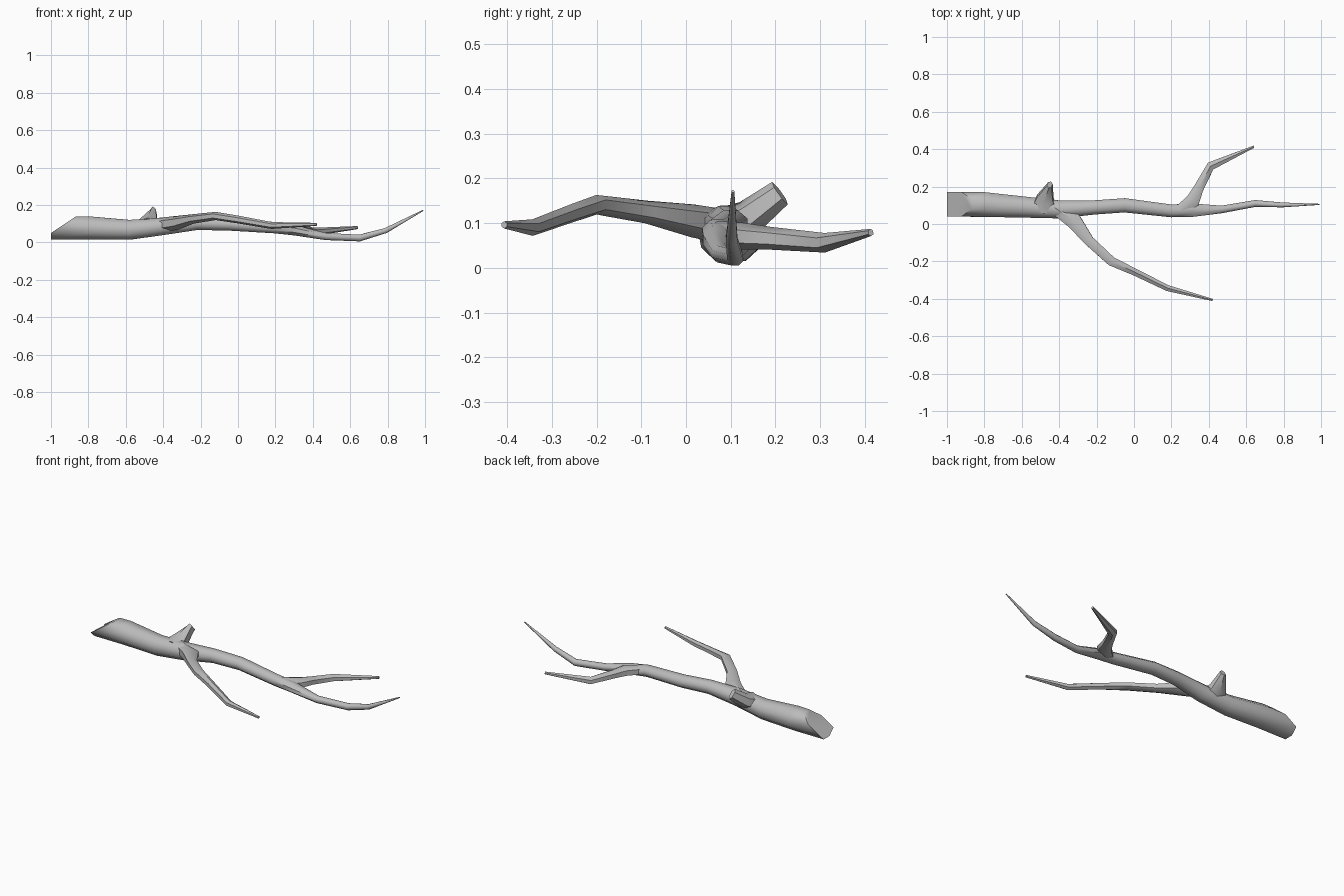
import bpy, bmesh, math
from mathutils import Vector

cube = bpy.data.objects.get("Cube")
if cube:
    bpy.data.objects.remove(cube)

bark = bpy.data.materials.new("grey_bark")
bark.use_nodes = True
COLOUR = (0.5, 0.5, 0.5, 1)
bark.diffuse_color = COLOUR
bark.node_tree.nodes["Principled BSDF"].inputs["Base Color"].default_value = COLOUR


def limb(name, sections, sides=8, cut=None):
    """Loft rings along (x, y, z, half width, half height) sections."""
    bm = bmesh.new()
    centres = [Vector(s[:3]) for s in sections]
    rings = []
    for i, (x, y, z, w, h) in enumerate(sections):
        along = centres[min(i + 1, len(centres) - 1)] - centres[max(i - 1, 0)]
        along.normalize()
        side = along.cross(Vector((0, 0, 1))).normalized()
        up = side.cross(along)
        ring = []
        for k in range(sides):
            a = 2 * math.pi * (k + 0.5) / sides
            p = centres[i] + (side * math.cos(a) * w + up * math.sin(a) * h) / math.cos(math.pi / sides)
            if cut and i == 0:
                p.x = cut(p.z)
            ring.append(bm.verts.new(p))
        rings.append(ring)
    for a, b in zip(rings, rings[1:]):
        for k in range(sides):
            n = (k + 1) % sides
            bm.faces.new((a[k], a[n], b[n], b[k]))
    bm.faces.new(rings[0])
    bm.faces.new(rings[-1])
    bmesh.ops.recalc_face_normals(bm, faces=bm.faces)
    mesh = bpy.data.meshes.new(name)
    bm.to_mesh(mesh)
    bm.free()
    obj = bpy.data.objects.new(name, mesh)
    bpy.context.collection.objects.link(obj)
    mesh.materials.append(bark)
    bpy.ops.object.select_all(action='DESELECT')
    obj.select_set(True)
    bpy.context.view_layer.objects.active = obj
    bpy.ops.object.shade_smooth_by_angle(angle=math.radians(50))
    return obj


# Main stem, with a slanting cut across its thick end
limb("main_stem", [
    (-0.92, 0.106, 0.076, 0.066, 0.061),
    (-0.80, 0.104, 0.077, 0.066, 0.062),
    (-0.58, 0.090, 0.067, 0.056, 0.053),
    (-0.40, 0.078, 0.085, 0.048, 0.046),
    (-0.22, 0.088, 0.102, 0.038, 0.036),
    (-0.05, 0.100, 0.096, 0.038, 0.033),
    (0.20, 0.070, 0.078, 0.034, 0.030),
    (0.31, 0.074, 0.063, 0.036, 0.027),
    (0.47, 0.078, 0.031, 0.020, 0.019),
    (0.65, 0.110, 0.023, 0.018, 0.018),
    (0.79, 0.102, 0.063, 0.013, 0.014),
    (0.99, 0.105, 0.171, 0.003, 0.003),
], cut=lambda z: max(-1, -1 + (z - 0.05) * 1.5))

# Long side branch reaching forward
limb("front_branch", [
    (-0.42, 0.085, 0.092, 0.034, 0.034),
    (-0.32, 0.015, 0.105, 0.042, 0.032),
    (-0.24, -0.09, 0.125, 0.027, 0.022),
    (-0.12, -0.20, 0.141, 0.025, 0.019),
    (0.00, -0.255, 0.122, 0.019, 0.018),
    (0.18, -0.343, 0.090, 0.016, 0.016),
    (0.42, -0.406, 0.096, 0.006, 0.007),
], sides=6)

# Forked branch reaching backward
limb("back_branch", [
    (0.24, 0.07, 0.075, 0.028, 0.026),
    (0.315, 0.125, 0.071, 0.038, 0.026),
    (0.345, 0.19, 0.066, 0.027, 0.022),
    (0.41, 0.31, 0.056, 0.023, 0.019),
    (0.64, 0.413, 0.079, 0.006, 0.007),
], sides=6)

# Short snapped twig, flattened to a sharp upright end
limb("broken_twig", [
    (-0.48, 0.075, 0.085, 0.072, 0.042),
    (-0.475, 0.14, 0.112, 0.044, 0.035),
    (-0.450, 0.21, 0.167, 0.013, 0.027),
], sides=6)
